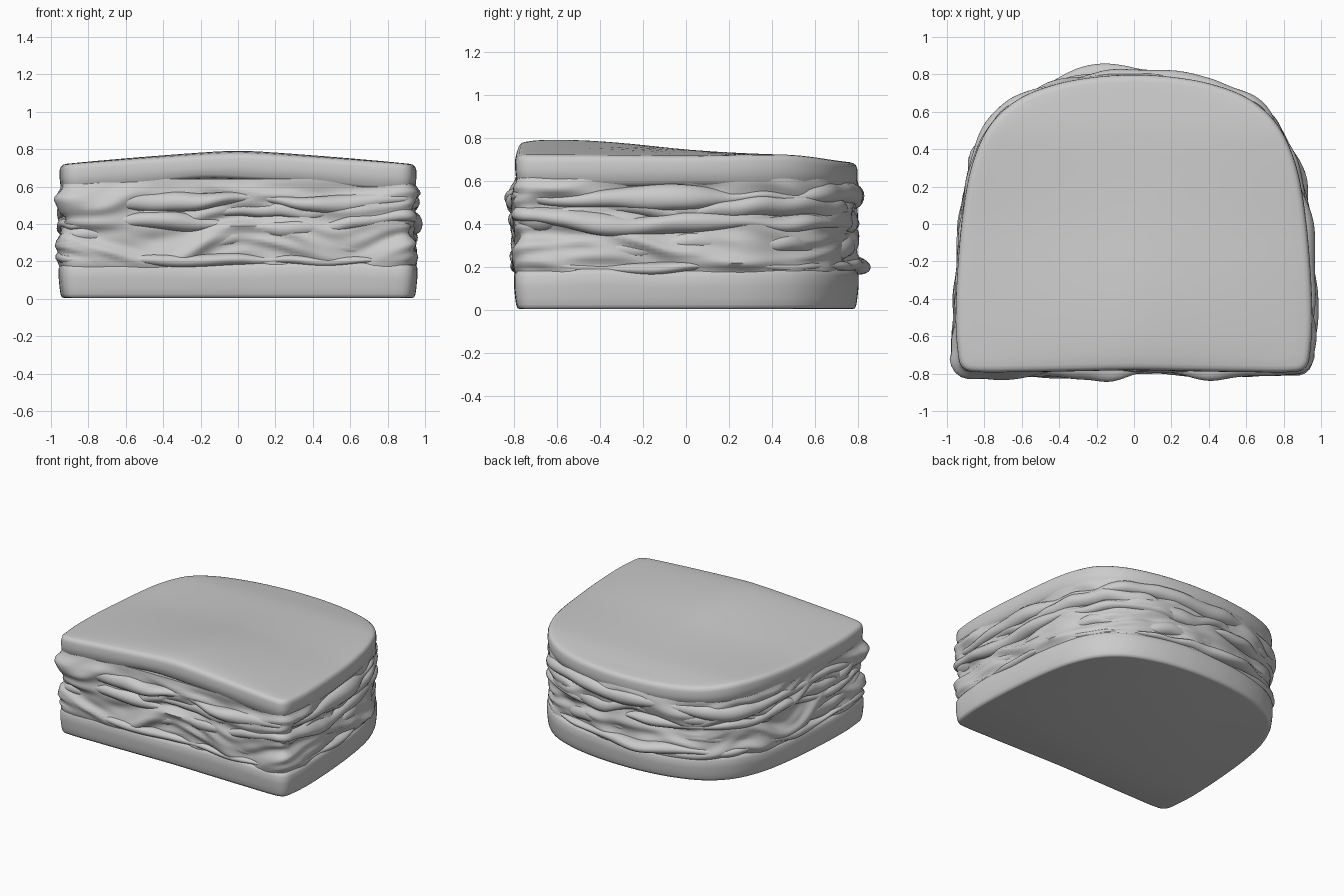
import bpy, bmesh, math
from mathutils import Vector, noise

if "Cube" in bpy.data.objects:
    bpy.data.objects.remove(bpy.data.objects["Cube"])

N = 220
# right half of the bread outline, front centre to back centre
half = [(0, -.785), (.3, -.79), (.6, -.795), (.87, -.793), (.925, -.765), (.945, -.69), (.957, -.5),
        (.94, -.15), (.905, .15), (.855, .36), (.765, .54), (.62, .67),
        (.42, .75), (.2, .79), (0, .8)]
ctrl = [Vector(p) for p in half + [(-x, y) for x, y in half[-2:0:-1]]]


def smooth(a, b, t):
    t = min(1, max(0, (t - a) / (b - a)))
    return t * t * (3 - 2 * t)


def resample(pts, n):
    """Closed smooth curve through pts, evenly spaced, with outward normals."""
    fine, m = [], len(pts)
    for i in range(m):
        a, b, c, d = (pts[(i + k) % m] for k in (-1, 0, 1, 2))
        ta, tb = (c - a).normalized(), (d - b).normalized()
        L = (c - b).length
        for k in range(40):
            t = k / 40
            fine.append(b * (2*t**3 - 3*t**2 + 1) + ta * L * (t**3 - 2*t**2 + t)
                        + c * (3*t**2 - 2*t**3) + tb * L * (t**3 - t**2))
    cum = [0]
    for i in range(len(fine)):
        cum.append(cum[-1] + (fine[(i + 1) % len(fine)] - fine[i]).length)
    out, j = [], 0
    for i in range(n):
        s = cum[-1] * i / n
        while cum[j + 1] < s:
            j += 1
        f = (s - cum[j]) / (cum[j + 1] - cum[j])
        out.append(fine[j].lerp(fine[(j + 1) % len(fine)], f))
    nor = []
    for i in range(n):
        t = out[(i + 2) % n] - out[i - 2]
        nor.append(Vector((t.y, -t.x)).normalized())
    return out, nor


pos, nor = resample(ctrl, N)


def top_height(x, y):
    ridge = 1 - math.sqrt((x / .97) ** 2 + .01) + .05
    bump = .085 * max(0, ridge) ** .85 * (1 - smooth(-.6, .5, y)) * (1 - .25 * smooth(.65, .85, -y))
    return .71 + bump + .012 * smooth(-.1, .4, y) - .04 * smooth(.45, .85, y)


def loft(name, rings, angle=60):
    """Skin a stack of closed rings and cap both ends."""
    bm = bmesh.new()
    loops = [[bm.verts.new(p) for p in r] for r in rings]
    for a, b in zip(loops, loops[1:]):
        for i in range(N):
            j = (i + 1) % N
            bm.faces.new((a[i], a[j], b[j], b[i]))
    bm.faces.new(loops[0][::-1])
    bm.faces.new(loops[-1])
    bmesh.ops.recalc_face_normals(bm, faces=bm.faces)
    me = bpy.data.meshes.new(name)
    bm.to_mesh(me)
    bm.free()
    ob = bpy.data.objects.new(name, me)
    bpy.context.collection.objects.link(ob)
    bpy.ops.object.select_all(action='DESELECT')
    ob.select_set(True)
    bpy.context.view_layer.objects.active = ob
    bpy.ops.object.shade_smooth_by_angle(angle=math.radians(angle))
    return ob


def ring(off, zfun, scale=1, wob=None):
    r = []
    for p, n in zip(pos, nor):
        q = (p + n * (off + (wob(p) if wob else 0))) * scale
        r.append((q.x, q.y, zfun(q.x, q.y)))
    return r


def wave(f, seed):
    return lambda x, y: noise.noise(Vector((x * f, y * f, seed)))


# bottom bread
low = wave(2, 3.3)
rings = [ring(-.03, lambda x, y: .004), ring(-.015, lambda x, y: .008),
         ring(-.008, lambda x, y: .025), ring(-.003, lambda x, y: .06)]
rings += [ring(o, lambda x, y, z=z: z + .02 * low(x, y))
          for o, z in [(.002, .11), (.002, .16), (-.01, .185), (-.05, .2)]]
loft("bottom_bread", rings)

# top bread with a ridge at the middle of the cut edge
under = wave(2.2, 8.1)
rings = [ring(o, lambda x, y, d=d: top_height(x, y) - d + .025 * under(x, y))
         for o, d in [(-.06, .15), (-.025, .14), (-.008, .12)]]
rings += [ring(o, lambda x, y, d=d: top_height(x, y) - d)
          for o, d in [(-.003, .07), (-.004, .03), (-.01, .012), (-.022, .003), (-.04, 0)]]
rings += [ring(-.04, top_height, s) for s in (.94, .86, .75, .62, .48, .34, .2, .08, .02)]
loft("top_bread", rings)

# creased meat core between the slices
rings = []
for k in range(33):
    z = .14 + .5 * k / 32

    def crease(p, z=z):
        warp = .14 * noise.noise(Vector((p.x * 2, p.y * 2, z * 2)))
        v = Vector((p.x * 2.2, p.y * 2.2, (z + warp) * 9))
        body = smooth(.14, .22, z) * (1 - smooth(.55, .64, z))
        bulge = .012 * math.exp(-((z - .5) / .08) ** 2) if p.y < -.7 else 0
        return (.042 * noise.noise(v) + .026 * noise.noise(v * 2) + bulge) * body
    rings.append(ring(-.01, lambda x, y, z=z: z, 1, crease))
loft("meat_core", rings)

# folded slices with wavy, rounded edges: name, height, thickness, overhang, z wave
fillings = [("lower_leaf", .205, .06, .006, .035, 1.7),
            ("lower_ham", .29, .09, -.018, .08, 5.2),
            ("middle_ham", .40, .08, .008, .06, 9.4),
            ("upper_ham", .46, .09, -.004, .095, 13.8),
            ("upper_leaf", .515, .085, .006, .045, 21.6)]
for name, z0, th, over, amp, seed in fillings:
    w1, w2, w3 = wave(2.1, seed), wave(5, seed + 30), wave(2.8, seed + 60)

    def edge(p):
        extra = 0
        # tongue hanging out at the back left of the lower leaf
        if name == "lower_leaf" and p.y > 0:
            extra = .05 * math.exp(-((p.x + .17) / .17) ** 2)
        # two bulges of the upper leaf on the cut side
        if name == "upper_leaf" and p.y < -.7:
            extra = .06 * math.exp(-((p.x + .13) / .15) ** 2) + .055 * math.exp(-((p.x - .36) / .15) ** 2)
        return over + .036 * w3(p.x, p.y) + .02 * w2(p.x, p.y) + extra

    rings = []
    for k in range(13):
        a = math.pi * (k / 12 - .5)
        o = -.07 + .07 * math.cos(a) ** .8 if 0 < k < 12 else -.12

        def zf(x, y, s=math.sin(a)):
            mid = z0 + amp * w1(x, y) + .35 * amp * w2(x, y)
            return mid + s * th * (.5 + .3 * w3(x, y))
        rings.append(ring(o, zf, 1, edge))
    loft(name, rings)
